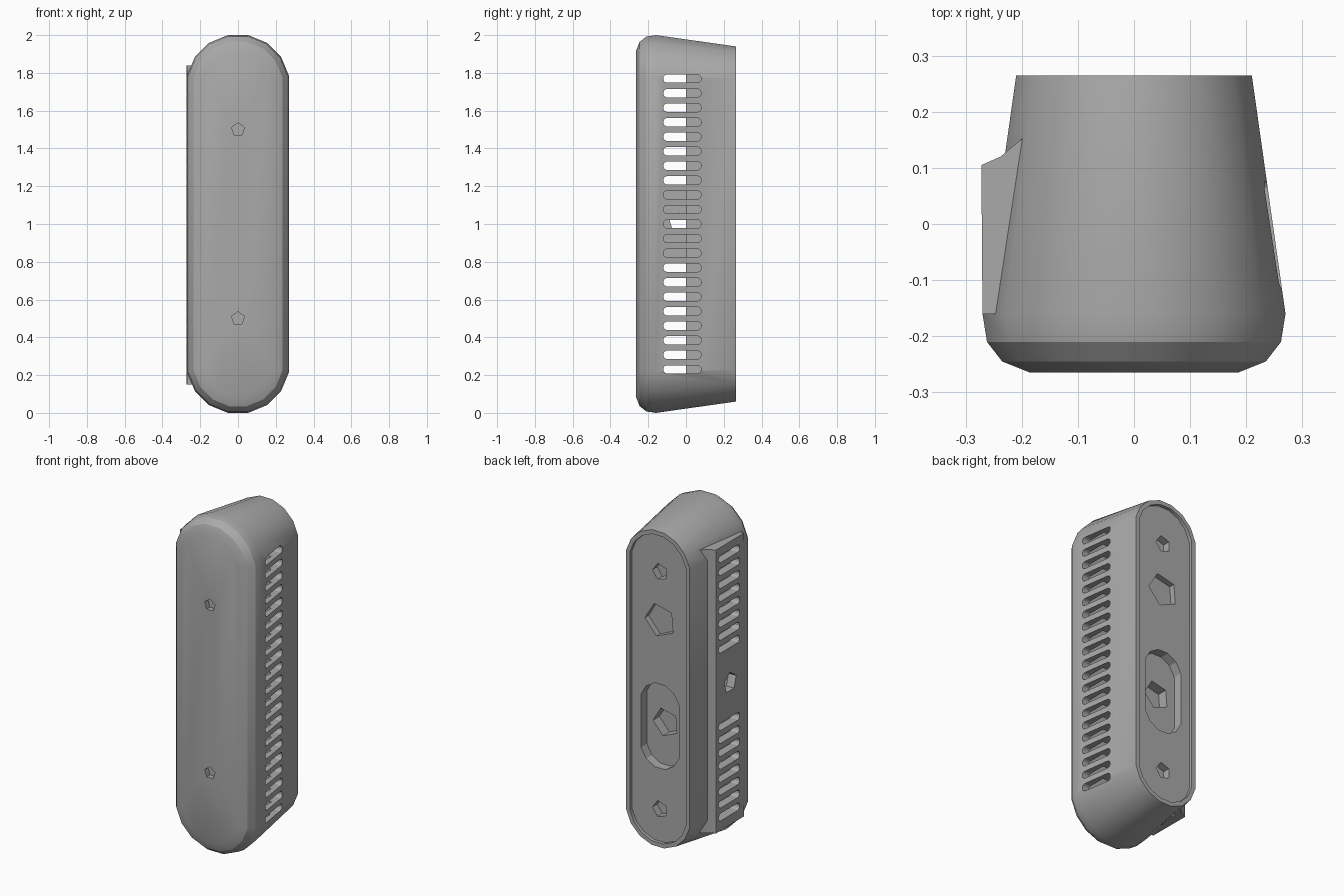
import bpy, bmesh
from math import sin, cos, pi

cube = bpy.data.objects.get("Cube")
if cube:
    bpy.data.objects.remove(cube, do_unlink=True)

grey = bpy.data.materials.new("mid grey plastic")
grey.use_nodes = True
grey.diffuse_color = (0.4, 0.4, 0.4, 1)
grey.node_tree.nodes["Principled BSDF"].inputs["Base Color"].default_value = (0.4, 0.4, 0.4, 1)

MID = 1.0      # height of the model's centre
STRAIGHT = 0.73  # half length of the straight sides


def capsule(radius, half, ca=0, cb=MID, sides=16):
    """Upright capsule outline whose rounded ends are facets of a polygon."""
    r = radius / cos(pi / sides)
    pts = []
    for i in range(sides):
        a = 2 * pi * (i + 0.5) / sides
        pts.append((ca + r * cos(a), cb + r * sin(a) + (half if sin(a) > 0 else -half)))
    return pts


def pentagon(r, ca, cb, turn=0):
    return [(ca + r * sin(turn + 2 * pi * i / 5), cb + r * cos(turn + 2 * pi * i / 5)) for i in range(5)]


def place(axis, p, t):
    return {"x": (t, p[0], p[1]), "y": (p[0], t, p[1]), "z": (p[0], p[1], t)}[axis]


def loft(bm, axis, sections):
    """Skin a closed solid through (position, outline) sections."""
    rings = [[bm.verts.new(place(axis, p, t)) for p in pts] for t, pts in sections]
    for a, b in zip(rings, rings[1:]):
        for i in range(len(a)):
            j = (i + 1) % len(a)
            bm.faces.new((a[i], a[j], b[j], b[i]))
    bm.faces.new(rings[0])
    bm.faces.new(rings[-1])


def make(name, parts):
    """One object from several (axis, sections) lofts."""
    bm = bmesh.new()
    for axis, sections in parts:
        loft(bm, axis, sections)
    bmesh.ops.recalc_face_normals(bm, faces=bm.faces)
    mesh = bpy.data.meshes.new(name)
    bm.to_mesh(mesh)
    bm.free()
    mesh.materials.append(grey)
    ob = bpy.data.objects.new(name, mesh)
    bpy.context.collection.objects.link(ob)
    return ob


def combine(body, name, parts, operation="DIFFERENCE"):
    tool = make(name, parts)
    tool.hide_render = True
    mod = body.modifiers.new(name, "BOOLEAN")
    mod.operation, mod.solver, mod.object = operation, "EXACT", tool
    bpy.ops.object.select_all(action="DESELECT")
    bpy.context.view_layer.objects.active = body
    body.select_set(True)
    bpy.ops.object.modifier_apply(modifier=name)
    bpy.data.objects.remove(tool, do_unlink=True)


def prism(axis, pts, lo, hi):
    return (axis, [(lo, pts), (hi, pts)])


# Tapered capsule shell with a rounded front
shell = [(-0.265, 0.185), (-0.245, 0.235), (-0.21, 0.262), (-0.16, 0.27), (0.265, 0.21)]
body = make("enclosure_body", [("y", [(y, capsule(r, STRAIGHT)) for y, r in shell])])

# Raised rail along the right side
rail = [(-0.19, -0.16), (-0.27, -0.16), (-0.272, 0.105), (-0.238, 0.12), (-0.19, 0.16)]
combine(body, "side_rail", [prism("z", rail, 0.15, 1.84)], "UNION")

# Inner chamber
combine(body, "chamber", [prism("y", capsule(0.22, STRAIGHT), -0.2, 0.0)])

# Vent slots, leaving the middle of the right side solid
right_slots, left_slots = [], []
for i in range(-10, 11):
    z, tall, ends = MID + i * 0.077, 0.022, 0.078
    slot = [(b - z - 0.02, a + z) for a, b in capsule(tall, ends, 0, z, 12)]
    left_slots.append(prism("x", slot, 0.16, 0.32))
    if abs(i) > 2:
        right_slots.append(prism("x", slot, -0.32, -0.16))
combine(body, "left_vents", left_slots)
combine(body, "right_vents", right_slots)
combine(body, "side_port", [prism("x", pentagon(0.06, -0.03, MID), -0.32, -0.16)])

# Front screw holes
combine(body, "front_holes", [prism("y", pentagon(0.036, 0, z), -0.3, -0.235) for z in (0.5, 1.5)])

# Recessed back panel, its sockets and its oval pocket
combine(body, "back_recess", [prism("y", capsule(0.185, STRAIGHT), 0.245, 0.3)])
combine(body, "back_sockets", [
    prism("y", pentagon(0.05, 0, 1.69, 0.3), 0.2, 0.3),
    prism("y", pentagon(0.1, 0, 1.4, 0.4), 0.21, 0.3),
    prism("y", pentagon(0.05, 0, 0.275, 0.3), 0.2, 0.3),
    prism("y", capsule(0.125, 0.125, 0, 0.77, 12), 0.19, 0.3)])
combine(body, "pocket_socket", [prism("y", pentagon(0.085, 0, 0.77, 0.4), 0.13, 0.22)])

bpy.ops.object.shade_smooth_by_angle(angle=0.45)
